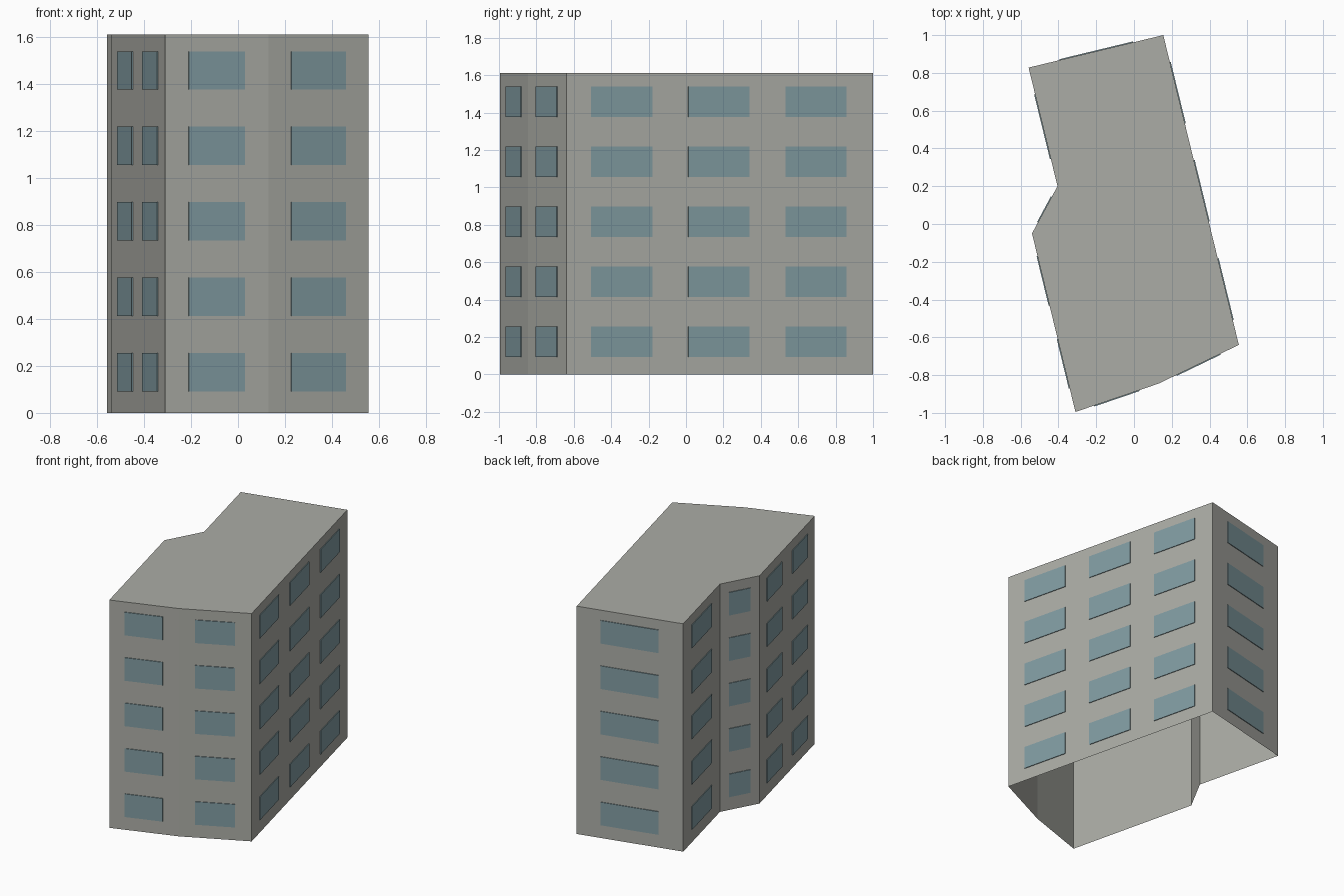
import bpy
import bmesh
from mathutils import Vector

cube = bpy.data.objects.get("Cube")
if cube:
    bpy.data.objects.remove(cube, do_unlink=True)


def make_material(name, rgb):
    mat = bpy.data.materials.new(name)
    mat.use_nodes = True
    mat.diffuse_color = (*rgb, 1)
    mat.node_tree.nodes["Principled BSDF"].inputs["Base Color"].default_value = (*rgb, 1)
    return mat


def make_object(name, bm, mat):
    mesh = bpy.data.meshes.new(name)
    bm.to_mesh(mesh)
    bm.free()
    mesh.materials.append(mat)
    obj = bpy.data.objects.new(name, mesh)
    bpy.context.collection.objects.link(obj)
    return obj


concrete = make_material("warm grey concrete", (0.41, 0.415, 0.38))
glass = make_material("blue grey glass", (0.22, 0.33, 0.36))

HEIGHT = 1.61
FLOORS = 5
FLOOR_PITCH = 0.321
SILL = 0.092
WINDOW_HEIGHT = 0.163
PLATE = 0.005

# Footprint corners, counter-clockwise, with the window columns of the wall that follows
footprint = [
    ((0.555, -0.64), 3),
    ((0.155, 1.0), 1),
    ((-0.558, 0.828), 1),
    ((-0.405, 0.20), 1),
    ((-0.54, -0.05), 2),
    ((-0.31, -0.995), 1),
    ((0.13, -0.845), 1),
]
corners = [Vector((*point, 0)) for point, _ in footprint]
up = Vector((0, 0, HEIGHT))

# Building shell: walls and flat roof, open underneath
bm = bmesh.new()
low = [bm.verts.new(c) for c in corners]
high = [bm.verts.new(c + up) for c in corners]
for i in range(len(corners)):
    j = (i + 1) % len(corners)
    bm.faces.new((low[i], low[j], high[j], high[i]))
bm.faces.new(high)
make_object("building_shell", bm, concrete)


def add_plate(bm, start, end, z, normal):
    """Thin raised pane between two points along a wall."""
    outline = [start + Vector((0, 0, z)), end + Vector((0, 0, z)),
               end + Vector((0, 0, z + WINDOW_HEIGHT)),
               start + Vector((0, 0, z + WINDOW_HEIGHT))]
    back = [bm.verts.new(p) for p in outline]
    front = [bm.verts.new(p + normal * PLATE) for p in outline]
    bm.faces.new(front)
    for i in range(4):
        j = (i + 1) % 4
        bm.faces.new((back[i], back[j], front[j], front[i]))


# Windows: width and spacing as fractions of the wall length
layout = {1: (0.545, 0), 2: (0.275, 0.465), 3: (0.199, 0.317)}
for wall, (_, columns) in enumerate(footprint):
    a, b = corners[wall], corners[(wall + 1) % len(corners)]
    along = b - a
    normal = along.cross(Vector((0, 0, 1))).normalized()
    width, pitch = layout[columns]
    bm = bmesh.new()
    for column in range(columns):
        centre = 0.497 + (column - (columns - 1) / 2) * pitch
        for floor in range(FLOORS):
            add_plate(bm, a + along * (centre - width / 2),
                      a + along * (centre + width / 2),
                      SILL + floor * FLOOR_PITCH, normal)
    make_object(f"wall_windows_{wall + 1}", bm, glass)
